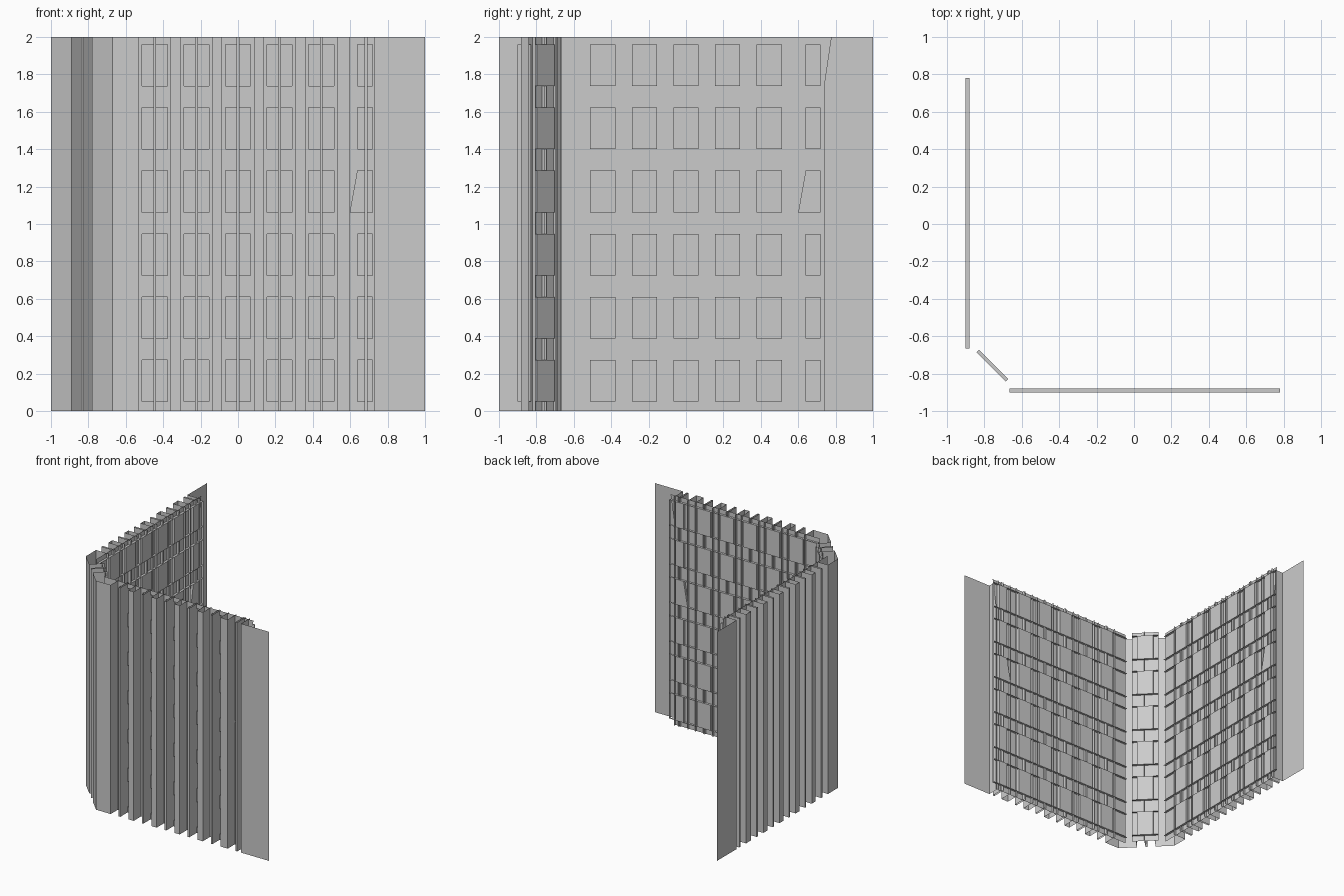
import bpy, bmesh
from math import sqrt

cube = bpy.data.objects.get("Cube")
if cube:
    bpy.data.objects.remove(cube)

grey = bpy.data.materials.new("light_grey")
grey.use_nodes = True
colour = (0.6, 0.6, 0.6, 1)
grey.diffuse_color = colour
grey.node_tree.nodes["Principled BSDF"].inputs["Base Color"].default_value = colour

HEIGHT = 2.0
INNER, MID, OUTER = 0.88, 0.90, 1.0     # wall depths, measured outward
PITCH = 0.3376                          # storey height
BAY, PANE, FIN = 0.085, 0.067, 0.0075   # half widths
sills = [0.05 + PITCH * i for i in range(6)]
levels = [0.0] + [z for s in sills for z in (s, s + 0.222)] + [HEIGHT]
bays = [-0.445, -0.222, 0.0, 0.222, 0.445]


# Each side turns (along, outward) into plan coordinates
def front(u, d):
    return u, -d


def left(u, d):
    return -d, u


def corner(u, d):
    d += 0.181
    return (u - d) / sqrt(2), (-u - d) / sqrt(2)


def finish(name, bm):
    bmesh.ops.remove_doubles(bm, verts=bm.verts, dist=0.0001)
    mesh = bpy.data.meshes.new(name)
    bm.to_mesh(mesh)
    bm.free()
    mesh.materials.append(grey)
    bpy.context.collection.objects.link(bpy.data.objects.new(name, mesh))


def quad(bm, side, points):
    bm.faces.new([bm.verts.new((*side(u, d), z)) for u, d, z in points])


def sheets(name, side, paths):
    """Raise open plan outlines to full height."""
    bm = bmesh.new()
    for path in paths:
        for (u, d), (v, e) in zip(path, path[1:]):
            quad(bm, side, [(u, d, 0), (v, e, 0), (v, e, HEIGHT), (u, d, HEIGHT)])
    finish(name, bm)


def column(a, b):
    return [(a, INNER), (a, OUTER), (b, OUTER), (b, INNER)]


def window_wall(name, side, start, end, windows):
    """Wall with panes standing proud on the inside, and their reveals."""
    bm = bmesh.new()
    cuts = sorted([start, end] + [u for w in windows for u in w])

    def bent(u, z):
        # The free end flares near the top; one pane has a leaning edge
        if u == 0.74 and z > 1.8:
            return u + 0.15 * (z - 1.74)
        if u == 0.64 and z == levels[7]:
            return 0.60
        return u

    for i, (a, b) in enumerate(zip(cuts, cuts[1:])):
        for j, (low, high) in enumerate(zip(levels, levels[1:])):
            is_pane = i % 2 == 1 and j % 2 == 1
            ring = [(bent(a, low), low), (bent(b, low), low),
                    (bent(b, high), high), (bent(a, high), high)]
            depth = INNER if is_pane else MID
            quad(bm, side, [(u, depth, z) for u, z in ring])
            if is_pane:
                for (u, z), (v, w) in zip(ring, ring[1:] + ring[:1]):
                    quad(bm, side, [(u, INNER, z), (v, INNER, w),
                                    (v, MID, w), (u, MID, z)])
    finish(name, bm)


def ledges(name, side, start, end):
    """Thin shelves at every sill and head, closed by an upright at the end."""
    bm = bmesh.new()
    for z in levels[1:-1]:
        quad(bm, side, [(start, INNER, z), (end, INNER, z), (end, MID, z), (start, MID, z)])
    low, high = levels[1], levels[-2]
    quad(bm, side, [(end, INNER, low), (end, MID, low), (end, MID, high), (end, INNER, high)])
    finish(name, bm)


# Long walls
windows = [(c - PANE, c + PANE) for c in bays] + [(0.64, 0.72)]
for label, side in (("front", front), ("left", left)):
    edges = [c + s * BAY for c in bays for s in (-1, 1)] + [0.60]
    columns = [column(a, b) for a, b in zip(edges[1::2], edges[2::2])]
    columns.append([(-0.67, OUTER), (edges[0], OUTER), (edges[0], INNER)])
    sheets(label + "_columns", side, columns)
    sheets(label + "_mullions", side, [column(c - FIN, c + FIN) for c in bays + [0.685]])
    sheets(label + "_end_flap", side, [[(0.73, INNER), (0.73, OUTER), (1.0, OUTER)]])
    window_wall(label + "_window_wall", side, -0.665, 0.74, windows)
    ledges(label + "_ledges", side, -0.665, 0.78)

# Chamfered corner
sheets("corner_columns", corner,
       [[(s * 0.233, OUTER), (s * 0.078, OUTER), (s * 0.078, INNER)] for s in (-1, 1)])
sheets("corner_mullion", corner, [column(-FIN, FIN)])
window_wall("corner_window_wall", corner, -0.11, 0.11, [(-PANE, PANE)])
ledges("corner_ledges", corner, -0.11, 0.11)
